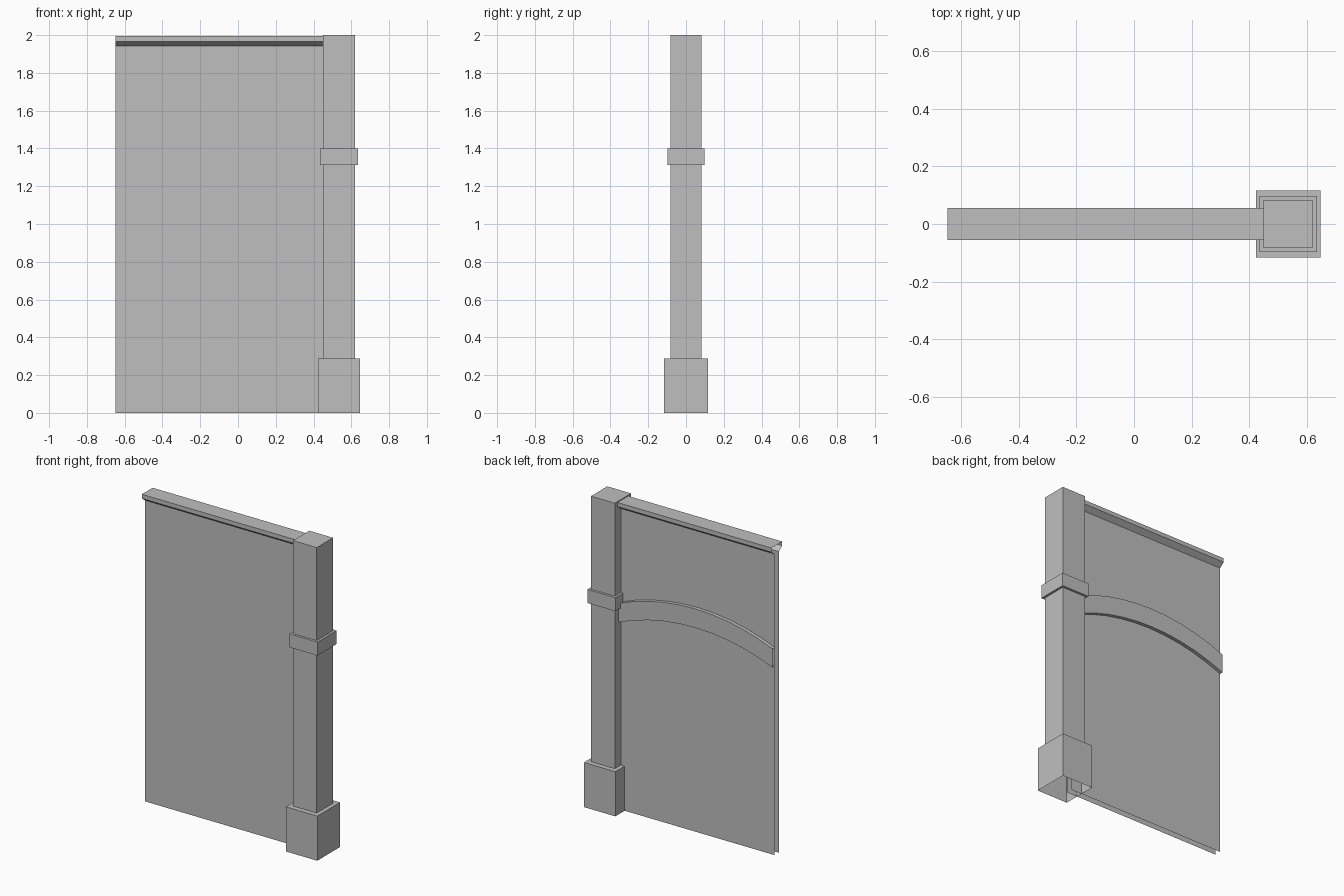
import bpy, bmesh, math

cube = bpy.data.objects.get("Cube")
if cube:
    bpy.data.objects.remove(cube, do_unlink=True)

stone = bpy.data.materials.new("plain grey")
stone.use_nodes = True
GREY = (0.52, 0.52, 0.52, 1)
stone.diffuse_color = GREY
stone.node_tree.nodes["Principled BSDF"].inputs["Base Color"].default_value = GREY


def finish(name, bm):
    mesh = bpy.data.meshes.new(name)
    bm.to_mesh(mesh)
    bm.free()
    mesh.materials.append(stone)
    obj = bpy.data.objects.new(name, mesh)
    bpy.context.collection.objects.link(obj)
    return obj


def block(name, half_x, half_y, z0, z1, open_bottom=False):
    """Box centred on the pillar axis."""
    bm = bmesh.new()
    bmesh.ops.create_cube(bm, size=1)
    for v in bm.verts:
        v.co = (PILLAR_X + v.co.x * 2 * half_x, v.co.y * 2 * half_y,
                z0 if v.co.z < 0 else z1)
    if open_bottom:
        bm.normal_update()
        down = [f for f in bm.faces if f.normal.z < -0.9]
        bmesh.ops.delete(bm, geom=down, context='FACES_ONLY')
    return finish(name, bm)


def strip(bm, line_a, line_b):
    """Quads joining two matching rows of points."""
    a = [bm.verts.new(p) for p in line_a]
    b = [bm.verts.new(p) for p in line_b]
    for i in range(len(a) - 1):
        bm.faces.new((a[i], a[i + 1], b[i + 1], b[i]))


PILLAR_X = 0.535
LEFT, RIGHT = -0.648, 0.45
WALL_Y = 0.021

# Pillar with its collar and plinth
block("pillar", 0.085, 0.083, 0.28, 2.0)
block("pillar_collar", 0.1, 0.098, 1.313, 1.4)
block("pillar_plinth", 0.112, 0.116, 0, 0.288, open_bottom=True)

# Hollow wall with a chamfered coping, open at the free end and underneath
half = [(WALL_Y, 0), (WALL_Y, 1.942), (0.055, 1.967), (0.055, 1.994)]
profile = half + [(-y, z) for y, z in reversed(half)]
bm = bmesh.new()
strip(bm, [(LEFT, y, z) for y, z in profile],
      [(RIGHT + 0.05, y, z) for y, z in profile])
finish("wall_panel", bm)

# Shallow raised arch band on the back of the wall
SEGMENTS, RISE, SPRING, BAND, ARCH_Y = 10, 0.11, 1.34, 0.122, 0.044
mid, span = (LEFT + RIGHT) / 2, (RIGHT - LEFT) / 2
radius = (span ** 2 + RISE ** 2) / (2 * RISE)
sweep = math.asin(span / radius)
curve = []
for i in range(SEGMENTS + 1):
    t = sweep * (2 * i / SEGMENTS - 1)
    curve.append((mid + radius * math.sin(t),
                  SPRING + RISE - radius * (1 - math.cos(t))))


def arch_row(y, drop):
    return [(x, y, z - drop) for x, z in curve]


bm = bmesh.new()
strip(bm, arch_row(WALL_Y, 0), arch_row(ARCH_Y, 0))
strip(bm, arch_row(ARCH_Y, 0), arch_row(ARCH_Y, BAND))
strip(bm, arch_row(ARCH_Y, BAND), arch_row(WALL_Y, BAND))
bmesh.ops.remove_doubles(bm, verts=bm.verts, dist=0.0001)
bmesh.ops.recalc_face_normals(bm, faces=bm.faces)
finish("arch_band", bm)
